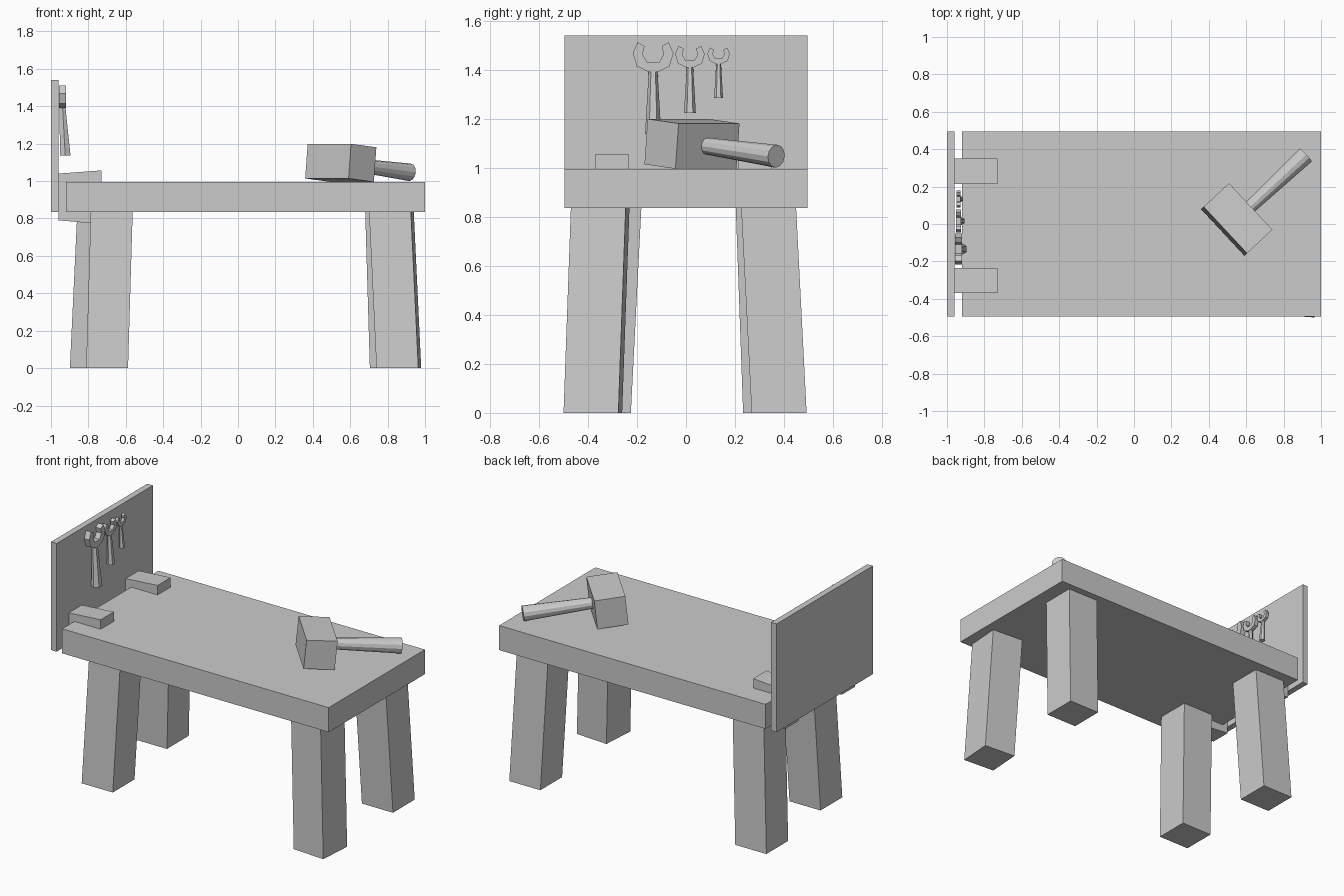
import bpy, bmesh, math
from mathutils import Matrix, Vector

if "Cube" in bpy.data.objects:
    bpy.data.objects.remove(bpy.data.objects["Cube"])


def finish(name, bm):
    bmesh.ops.recalc_face_normals(bm, faces=bm.faces)
    me = bpy.data.meshes.new(name)
    bm.to_mesh(me)
    bm.free()
    ob = bpy.data.objects.new(name, me)
    bpy.context.collection.objects.link(ob)
    return ob


def box(name, lo, hi, matrix=Matrix()):
    lo, hi = Vector(lo), Vector(hi)
    bm = bmesh.new()
    bmesh.ops.create_cube(bm, size=1)
    bm.transform(matrix @ Matrix.Translation((lo + hi) / 2) @ Matrix.Diagonal((*(hi - lo), 1)))
    return finish(name, bm)


def extrude(name, points, direction):
    bm = bmesh.new()
    face = bm.faces.new([bm.verts.new(p) for p in points])
    new = bmesh.ops.extrude_face_region(bm, geom=[face], use_keep_orig=True)['geom']
    bmesh.ops.translate(bm, vec=direction, verts=[v for v in new if isinstance(v, bmesh.types.BMVert)])
    return finish(name, bm)


def loft(name, rings):
    bm = bmesh.new()
    loops = [[bm.verts.new(p) for p in r] for r in rings]
    n = len(loops[0])
    for a, b in zip(loops, loops[1:]):
        for i in range(n):
            bm.faces.new((a[i], a[(i + 1) % n], b[(i + 1) % n], b[i]))
    bm.faces.new(loops[0])
    bm.faces.new(loops[-1])
    return finish(name, bm)


# Table top and upright tool board
box("table_top", (-0.92, -0.495, 0.835), (1.0, 0.495, 0.995))
box("tool_board", (-1.0, -0.495, 0.835), (-0.96, 0.495, 1.54))

# Splayed legs: bottom centre, shift towards the top, twist
LEGS = {
    "front_right_leg": ((0.86, -0.38), (-0.04, 0.03), -4),
    "back_right_leg": ((0.817, 0.38), (-0.025, -0.043), 0),
    "front_left_leg": ((-0.70, -0.337), (0.025, 0.043), 0),
    "back_left_leg": ((-0.787, 0.345), (0.04, -0.03), 0),
}
for name, (c, s, twist) in LEGS.items():
    rot = Matrix.Rotation(math.radians(twist), 3, 'Z')
    rings = []
    for k, z in ((0, 0.0), (1, 0.84)):
        centre = Vector((c[0] + k * s[0], c[1] + k * s[1], z))
        rings.append([centre + rot @ Vector((sx * 0.112, sy * 0.112, 0))
                      for sx, sy in ((-1, -1), (1, -1), (1, 1), (-1, 1))])
    loft(name, rings)

# C-shaped clamps holding the board to the top
CLAMP = [(-0.96, 1.04), (-0.73, 1.057), (-0.73, 0.995), (-0.92, 0.995),
         (-0.92, 0.835), (-0.785, 0.835), (-0.785, 0.775), (-0.96, 0.79)]
for name, y in (("front_clamp", -0.37), ("back_clamp", 0.215)):
    extrude(name, [(x, y, z) for x, z in CLAMP], (0, 0.135, 0))

# Wrenches: half of the open jaw profile, mirrored, plus a flared hexagonal handle
JAW = [(0.018, -0.122), (0.067, -0.098), (0.083, -0.045), (0.063, 0.0),
       (0.035, -0.016), (0.043, -0.049), (0.024, -0.082)]
PROFILE = JAW + [(-y, z) for y, z in reversed(JAW)]
for size, cy, top, s in (("large", -0.134, 1.512, 1.0),
                         ("medium", 0.016, 1.497, 0.73),
                         ("small", 0.133, 1.49, 0.55)):
    extrude(size + "_wrench_jaw",
            [(-0.938 - 0.018 * s, cy + y * s, top + z * s) for y, z in PROFILE],
            (0.036 * s, 0, 0))
    rings = []
    for x, r, z in ((0.0, 0.018, -0.118), (0.014, 0.033, -0.375)):
        rings.append([(-0.938 + s * (x + r * math.sin(a)), cy + s * r * math.cos(a), top + s * z)
                      for a in (i * math.pi / 3 for i in range(6))])
    loft(size + "_wrench_handle", rings)

# Mallet: local x runs along the handle, leaning down until its end meets the table
mallet = (Matrix.Translation((0.475, -0.045, 1.014))
          @ Matrix.Rotation(math.radians(43), 4, 'Z')
          @ Matrix.Rotation(math.radians(5.7), 4, 'Y'))
box("mallet_head", (0, -0.17, 0), (0.186, 0.17, 0.186), mallet)
bm = bmesh.new()
bmesh.ops.create_cone(bm, cap_ends=True, segments=12, radius1=0.034, radius2=0.047, depth=0.43)
bm.transform(mallet @ Matrix.Translation((0.385, 0, 0.093)) @ Matrix.Rotation(math.pi / 2, 4, 'Y'))
finish("mallet_handle", bm)
